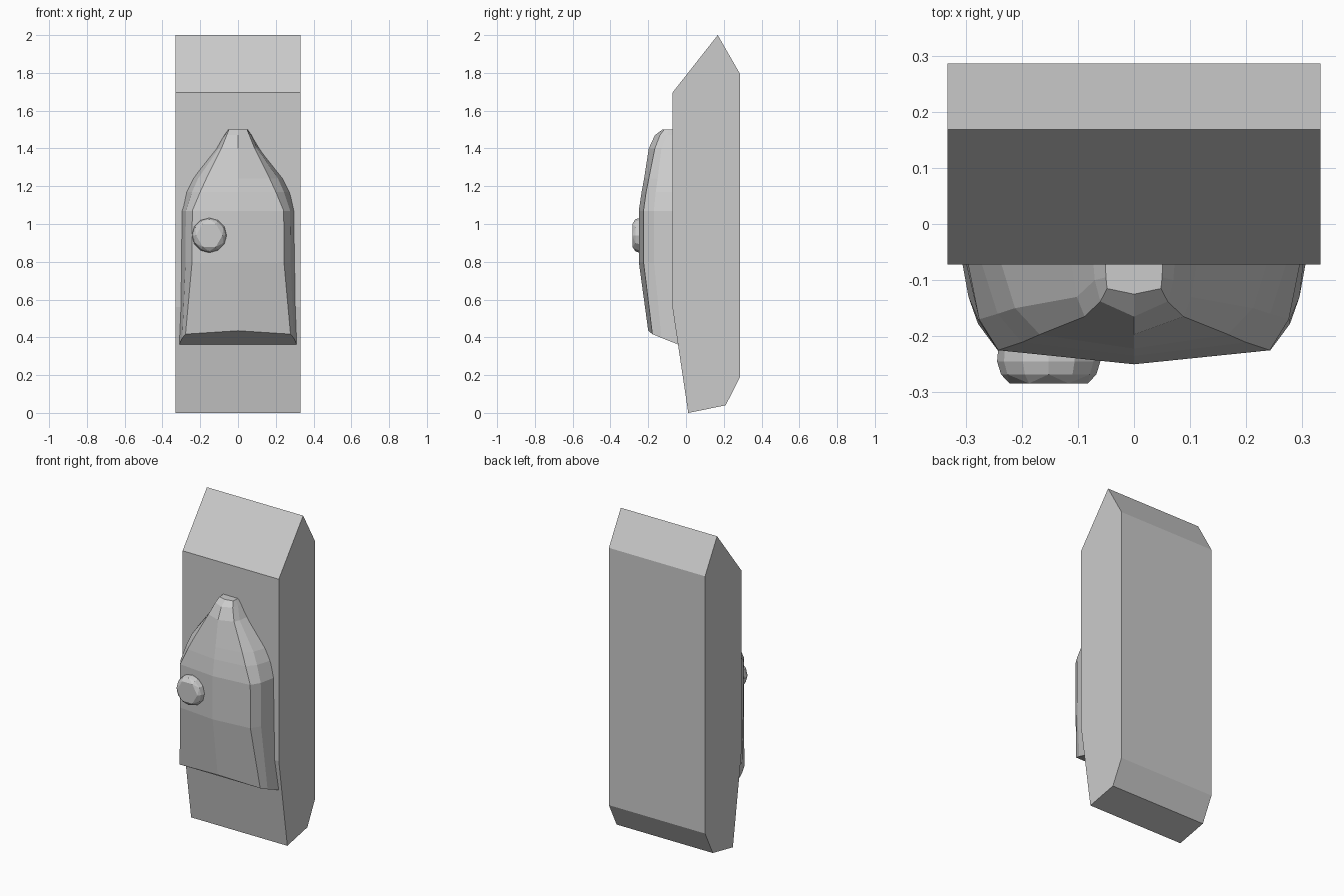
import bpy, bmesh, math

if "Cube" in bpy.data.objects:
    bpy.data.objects.remove(bpy.data.objects["Cube"])


def make_object(name, bm):
    bmesh.ops.recalc_face_normals(bm, faces=bm.faces[:])
    mesh = bpy.data.meshes.new(name)
    bm.to_mesh(mesh)
    bm.free()
    obj = bpy.data.objects.new(name, mesh)
    bpy.context.collection.objects.link(obj)
    return obj


# Slab: side profile (y, z) extruded across the width
profile = [(-.072, 1.695), (.168, 2), (.286, 1.795), (.286, .19),
           (.21, .04), (.012, 0), (-.042, .36), (-.072, .56)]
bm = bmesh.new()
face = bm.faces.new([bm.verts.new((-.332, y, z)) for y, z in profile])
ext = bmesh.ops.extrude_face_region(bm, geom=[face])
moved = [v for v in ext["geom"] if isinstance(v, bmesh.types.BMVert)]
bmesh.ops.translate(bm, vec=(.664, 0, 0), verts=moved)
make_object("slab_body", bm)

# Front shell: half sections (z, ridge y, corner xy, bend xy, back xy), mirrored
sections = [
    (.435, -.200, (.278, -.178), (.295, -.130), (.312, -.036)),
    (.80, -.250, (.243, -.225), (.278, -.170), (.304, -.050)),
    (1.07, -.250, (.242, -.225), (.276, -.170), (.300, -.050)),
    (1.17, -.235, (.200, -.211), (.243, -.160), (.278, -.050)),
    (1.24, -.222, (.168, -.197), (.212, -.150), (.243, -.050)),
    (1.40, -.197, (.088, -.165), (.102, -.130), (.116, -.050)),
    (1.47, -.165, (.060, -.138), (.070, -.100), (.074, -.050)),
    (1.50, -.125, (.048, -.115), (.050, -.095), (.052, -.050)),
]
bm = bmesh.new()
rows = []
for i, (z, ridge, *half) in enumerate(sections):
    drops = (.018, .038, .075) if i == 0 else (0, 0, 0)  # sloped lower lip
    side = [(x, y, z - d) for (x, y), d in zip(half, drops)]
    pts = [(-x, y, h) for x, y, h in reversed(side)] + [(0, ridge, z)] + side
    rows.append([bm.verts.new(p) for p in pts])
for a, b in zip(rows, rows[1:]):
    for j in range(7):
        k = (j + 1) % 7
        bm.faces.new((a[j], a[k], b[k], b[j]))
bm.faces.new(rows[0])
bm.faces.new(rows[-1])
make_object("front_shell", bm)

# Knob: hexagonal face stepping out to a twelve-sided rim
bm = bmesh.new()
for sides, radius, y in ((6, .07, -.284), (12, .085, -.268),
                         (12, .092, -.245), (12, .088, -.20)):
    for i in range(sides):
        t = math.tau * i / sides
        bm.verts.new((-.152 + radius * math.cos(t), y, .94 + radius * math.sin(t)))
bmesh.ops.convex_hull(bm, input=bm.verts[:])
make_object("front_knob", bm)
